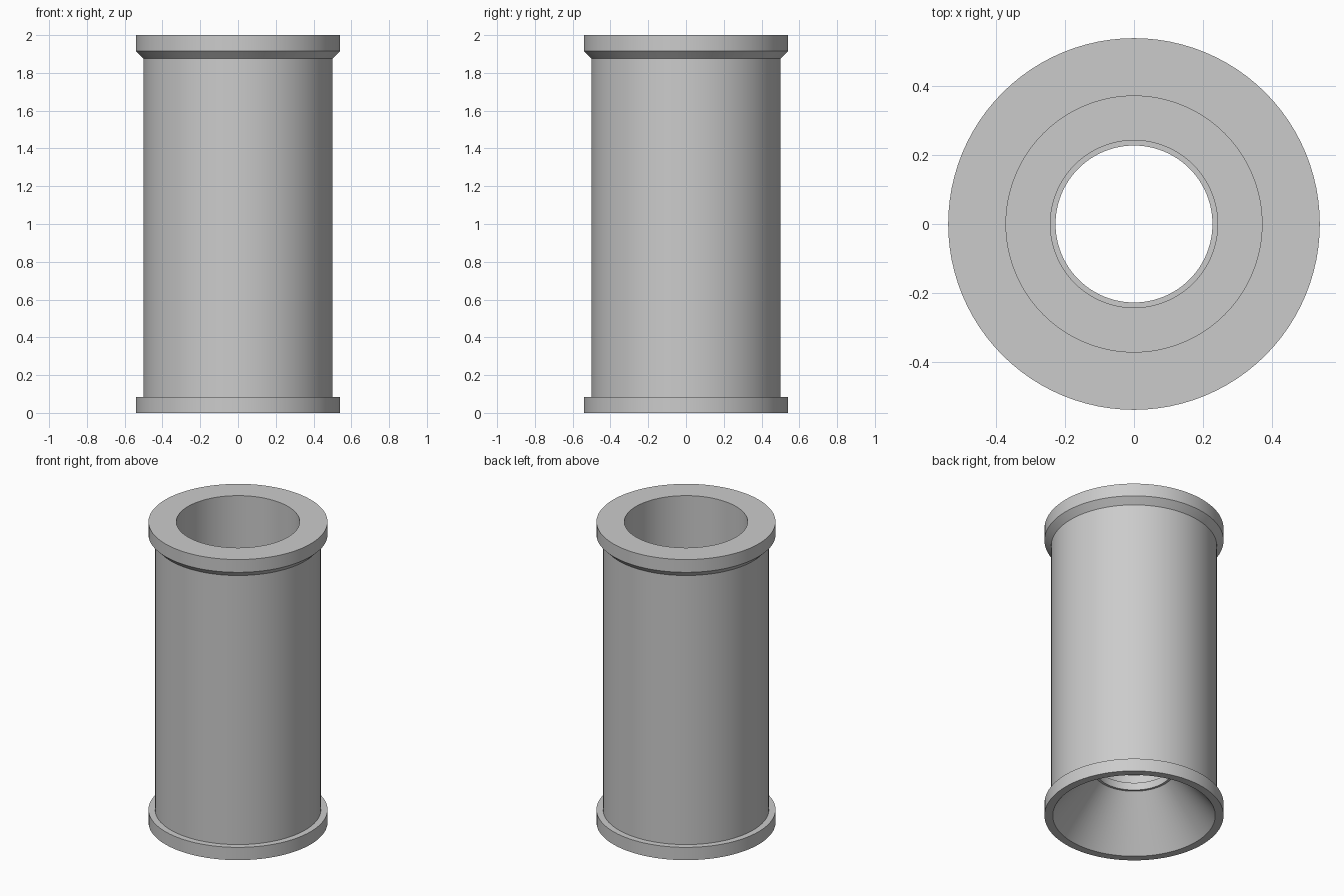
import bpy
import bmesh
import math

cube = bpy.data.objects.get("Cube")
if cube:
    bpy.data.objects.remove(cube, do_unlink=True)

SEGMENTS = 96

# Plain grey metal
grey = bpy.data.materials.new("grey_metal")
grey.use_nodes = True
colour = (0.6, 0.6, 0.6, 1.0)
grey.diffuse_color = colour
grey.node_tree.nodes["Principled BSDF"].inputs["Base Color"].default_value = colour


def lathe(name, profile, material):
    """Revolve a closed (radius, height) profile around the z axis."""
    bm = bmesh.new()
    verts = [bm.verts.new((r, 0, z)) for r, z in profile]
    edges = [bm.edges.new((v, verts[(i + 1) % len(verts)]))
             for i, v in enumerate(verts)]
    bmesh.ops.spin(bm, geom=verts + edges, cent=(0, 0, 0), axis=(0, 0, 1),
                   angle=math.tau, steps=SEGMENTS, use_merge=True)
    bmesh.ops.remove_doubles(bm, verts=bm.verts[:], dist=0.0001)
    bmesh.ops.recalc_face_normals(bm, faces=bm.faces[:])
    mesh = bpy.data.meshes.new(name)
    bm.to_mesh(mesh)
    bm.free()
    mesh.materials.append(material)
    obj = bpy.data.objects.new(name, mesh)
    bpy.context.collection.objects.link(obj)
    bpy.ops.object.select_all(action='DESELECT')
    obj.select_set(True)
    bpy.context.view_layer.objects.active = obj
    bpy.ops.object.shade_smooth_by_angle(angle=math.radians(25))
    return obj


# Outside: bottom flange, straight body, chamfered top flange
outside = [(0.54, 0), (0.54, 0.085), (0.5, 0.085), (0.5, 1.875),
           (0.54, 1.915), (0.54, 2)]
# Inside: wide bore, flat floor, narrow lipped throat, flared bottom mouth
inside = [(0.372, 2), (0.372, 0.42), (0.243, 0.42), (0.243, 0.36),
          (0.228, 0.36), (0.228, 0.31), (0.243, 0.31), (0.49, 0)]

lathe("flanged_tube", outside + inside, grey)
